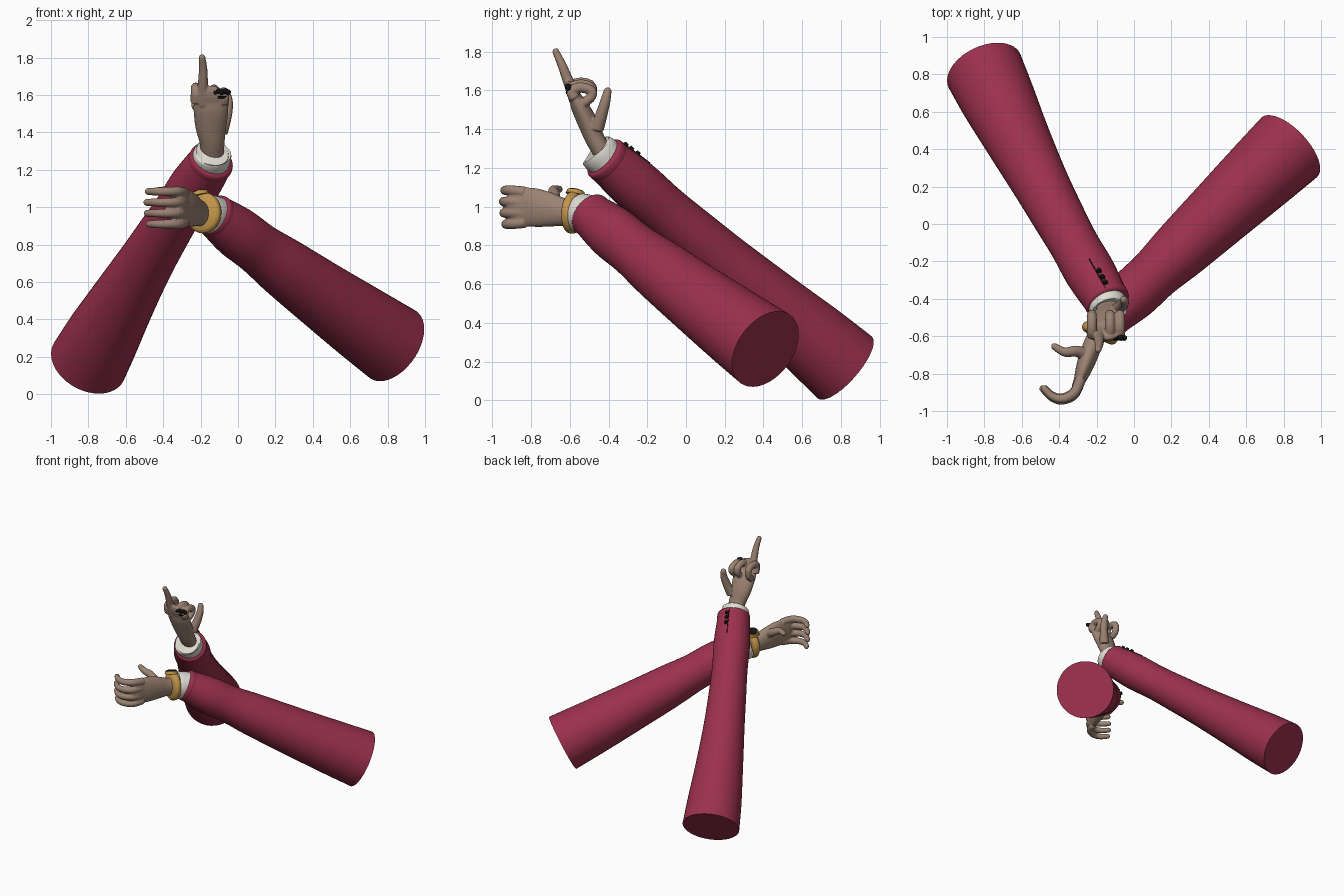
import bpy, bmesh, math
from mathutils import Vector, Matrix

if "Cube" in bpy.data.objects:
    bpy.data.objects.remove(bpy.data.objects["Cube"])


def material(name, rgb):
    m = bpy.data.materials.new(name)
    m.use_nodes = True
    m.diffuse_color = (*rgb, 1)
    bsdf = m.node_tree.nodes["Principled BSDF"]
    bsdf.inputs["Base Color"].default_value = (*rgb, 1)
    bsdf.inputs["Roughness"].default_value = 0.7
    return m


CRIMSON = material("crimson cloth", (0.33, 0.03, 0.075))
SKIN = material("skin", (0.33, 0.225, 0.17))
WHITE = material("white cuff", (0.74, 0.72, 0.65))
GOLD = material("gold", (0.55, 0.30, 0.07))
BLACK = material("black", (0.006, 0.006, 0.006))


def spline(keys, u):
    """Catmull-Rom through equal-length tuples, u in 0..1."""
    n = len(keys) - 1
    i = min(int(u * n), n - 1)
    f = u * n - i
    a, b, c, d = (Vector(keys[min(max(i + k, 0), n)]) for k in (-1, 0, 1, 2))
    return b + 0.5 * f * (c - a + f * (2 * a - 5 * b + 4 * c - d + f * (3 * (b - c) + d - a)))


def finish(bm, name, mat):
    bmesh.ops.recalc_face_normals(bm, faces=bm.faces)
    mesh = bpy.data.meshes.new(name)
    bm.to_mesh(mesh)
    bm.free()
    mesh.materials.append(mat)
    ob = bpy.data.objects.new(name, mesh)
    bpy.context.collection.objects.link(ob)
    bpy.ops.object.select_all(action="DESELECT")
    ob.select_set(True)
    bpy.context.view_layer.objects.active = ob
    bpy.ops.object.shade_smooth_by_angle(angle=math.radians(45))
    return ob


def add_tube(bm, keys, side=(1, 0, 0), steps=14, segs=20, rounded=False):
    """Closed tube; keys are (x, y, z, radius along side, other radius)."""
    rows = [spline(keys, i / steps) for i in range(steps + 1)]
    pos = [Vector(r[:3]) for r in rows]
    stations = []
    for i, r in enumerate(rows):
        t = (pos[min(i + 1, steps)] - pos[max(i - 1, 0)]).normalized()
        stations.append((pos[i], t, r[3], r[4]))
    if rounded:
        p, t, a, b = stations[-1]
        for ang in (0.4, 0.8, 1.15, 1.4):
            c = math.cos(ang)
            stations.append((p + t * a * math.sin(ang), t, a * c, b * c))
    rings = []
    for p, t, a, b in stations:
        s = Vector(side)
        s = (s - t * s.dot(t)).normalized()
        w = t.cross(s)
        rings.append([bm.verts.new(p + s * a * math.cos(k * math.tau / segs)
                                   + w * b * math.sin(k * math.tau / segs)) for k in range(segs)])
    for lo, hi in zip(rings, rings[1:]):
        for k in range(segs):
            j = (k + 1) % segs
            bm.faces.new((lo[k], lo[j], hi[j], hi[k]))
    bm.faces.new(rings[0])
    bm.faces.new(rings[-1])


def tube(name, mat, keys, **kw):
    bm = bmesh.new()
    add_tube(bm, keys, **kw)
    return finish(bm, name, mat)


def disc(name, mat, centre, normal, radius, depth, bevel=0.0):
    bm = bmesh.new()
    rot = Vector(normal).to_track_quat("Z", "Y").to_matrix().to_4x4()
    bmesh.ops.create_cone(bm, cap_ends=True, segments=24, radius1=radius, radius2=radius - bevel,
                          depth=depth, matrix=Matrix.Translation(centre) @ rot)
    return finish(bm, name, mat)


def sleeve(side, start, end, bow, radii, button_dir, slit_shift):
    """Jacket sleeve with cuff buttons and a slit line."""
    start, end, bow = Vector(start), Vector(end), Vector(bow)
    n = len(radii) - 1
    keys = []
    for i, r in enumerate(radii):
        t = i / n
        keys.append((*(start.lerp(end, t) + bow * 4 * t * (1 - t)), r, r))
    tube(side + "_sleeve", CRIMSON, keys, steps=40, segs=40)
    axis = (end - start).normalized()
    # turned hem at the wrist
    tube(side + "_sleeve_hem", CRIMSON, [(*(start + axis * d), radii[0] + e, radii[0] + e)
         for d, e in ((-0.012, -0.01), (0, 0.003), (0.03, 0.004), (0.05, -0.004))], segs=40)

    def surface(t, direction, lift):
        k = spline(keys, t)
        d = Vector(direction)
        d = (d - axis * d.dot(axis)).normalized()
        return Vector(k[:3]) + d * (k[3] + lift), d

    for i in range(3):
        p, d = surface(0.03 + 0.022 * i, button_dir, 0.006)
        disc(f"{side}_button_{i + 1}", BLACK, p, d, 0.015, 0.016, 0.004)
    shifted = Vector(button_dir) + Vector(slit_shift)
    tube(side + "_slit", BLACK, [(*surface(t, shifted, 0.001)[0], 0.003, 0.003)
                                 for t in (0.0, 0.04, 0.08, 0.12)], segs=6)


def hand(name, palm, palm_side, fingers):
    """Palm and fingers fused into one smooth skin."""
    bm = bmesh.new()
    add_tube(bm, palm, side=palm_side, segs=28, rounded=True)
    for path, r0, r1, side in fingers:
        n = len(path) - 1
        keys = [(*p, r0 + (r1 - r0) * i / n, r0 + (r1 - r0) * i / n) for i, p in enumerate(path)]
        add_tube(bm, keys, side=side, segs=16, rounded=True)
    ob = finish(bm, name, SKIN)
    fuse = ob.modifiers.new("fuse", "REMESH")
    fuse.mode = "VOXEL"
    fuse.voxel_size = 0.005
    fuse.use_smooth_shade = True
    relax = ob.modifiers.new("relax", "SMOOTH")
    relax.factor = 0.5
    relax.iterations = 4


# Sleeves
sleeve("raised", (-0.14, -0.42, 1.25), (-0.80, 0.82, 0.17), (-0.02, 0, 0),
       (0.118, 0.135, 0.132, 0.14, 0.15, 0.165, 0.182, 0.2, 0.212),
       (0, 0.69, 0.72), (-0.12, 0, 0))
sleeve("crossed", (-0.13, -0.495, 0.96), (0.83, 0.41, 0.265), (0, 0, -0.01),
       (0.113, 0.138, 0.14, 0.157, 0.17, 0.182, 0.195, 0.207, 0.218),
       (-0.6, 0.75, 0.1), (0, 0, 0.25))

# Shirt cuffs
tube("raised_cuff", WHITE, [(-0.15, -0.40, 1.23, 0.1, 0.1), (-0.14, -0.44, 1.27, 0.104, 0.104),
                            (-0.138, -0.455, 1.288, 0.1, 0.1), (-0.137, -0.459, 1.292, 0.088, 0.088)],
     segs=36)
tube("crossed_cuff", WHITE, [(-0.11, -0.48, 0.955, 0.1, 0.1), (-0.155, -0.53, 0.963, 0.104, 0.104),
                             (-0.172, -0.552, 0.967, 0.1, 0.1), (-0.175, -0.556, 0.968, 0.088, 0.088)],
     segs=36)

# Raised hand: one finger up, the others curled, thumb out
X, Z = (1, 0, 0), (0, 0, 1)
raised = [([(-0.185, -0.57, 1.55), (-0.188, -0.605, 1.64), (-0.186, -0.64, 1.73),
            (-0.192, -0.672, 1.80)], 0.034, 0.018, X),
          ([(-0.09, -0.46, 1.40), (-0.065, -0.435, 1.48), (-0.052, -0.415, 1.55),
            (-0.055, -0.405, 1.595)], 0.036, 0.021, X)]
for x, top in ((-0.225, 0.01), (-0.128, 0.0), (-0.075, -0.015)):
    raised.append(([(x, -0.575, 1.56), (x, -0.59, 1.61 + top), (x, -0.545, 1.63 + top),
                    (x, -0.49, 1.615 + top), (x, -0.487, 1.57), (x, -0.52, 1.54)], 0.029, 0.024, X))
hand("raised_hand", [(-0.14, -0.41, 1.25, 0.062, 0.05), (-0.138, -0.465, 1.34, 0.066, 0.05),
                     (-0.145, -0.505, 1.43, 0.083, 0.052), (-0.145, -0.55, 1.52, 0.093, 0.045),
                     (-0.148, -0.575, 1.57, 0.088, 0.032)], X, raised)

# Open hand: four fingers curving inward, thumb on top
opened = [([(-0.25, -0.70, 1.02), (-0.31, -0.68, 1.06), (-0.37, -0.685, 1.085),
            (-0.425, -0.655, 1.09)], 0.036, 0.019, Z)]
for i in range(4):
    z, spread = 1.075 - 0.052 * i, 0.006 * (1.5 - i)
    reach = (0.0, 0.015, 0.01, -0.01)[i]
    opened.append(([(-0.285, -0.83, z), (-0.32, -0.905 - reach / 2, z + spread),
                    (-0.385, -0.935 - reach / 2, z + spread), (-0.44, -0.92 - reach / 2, z + spread),
                    (-0.48 - reach / 2, -0.88, z + spread)], 0.029, 0.019, Z))
hand("open_hand", [(-0.14, -0.50, 0.96, 0.06, 0.05), (-0.205, -0.61, 0.968, 0.068, 0.05),
                   (-0.245, -0.71, 0.985, 0.09, 0.05), (-0.27, -0.78, 0.995, 0.1, 0.043),
                   (-0.29, -0.835, 1.0, 0.1, 0.032)], Z, opened)

# Wristwatch
tube("watch_band", GOLD, [(-0.172, -0.56, 0.968, 0.096, 0.088), (-0.178, -0.572, 0.969, 0.108, 0.1),
                          (-0.189, -0.594, 0.971, 0.108, 0.1), (-0.195, -0.606, 0.972, 0.094, 0.086)],
     side=Z, segs=36)
face_dir = Vector((-0.2, 0.2, 0.95)).normalized()
case = Vector((-0.205, -0.57, 1.072))
disc("watch_case", GOLD, case, face_dir, 0.05, 0.022, 0.006)
disc("watch_face", BLACK, case + face_dir * 0.012, face_dir, 0.036, 0.006)

# Finger ring with a studded top
ring = Vector((-0.085, -0.587, 1.595))
ring_axis = Vector((0, -0.3, 0.95)).normalized()
disc("ring_band", BLACK, ring, ring_axis, 0.034, 0.014)
bm = bmesh.new()
for k in range(5):
    at = ring + Vector((-0.036 + 0.017 * k, -0.022, 0.02 + 0.006 * (k % 2)))
    bmesh.ops.create_icosphere(bm, subdivisions=2, radius=0.016, matrix=Matrix.Translation(at))
finish(bm, "ring_studs", BLACK)
